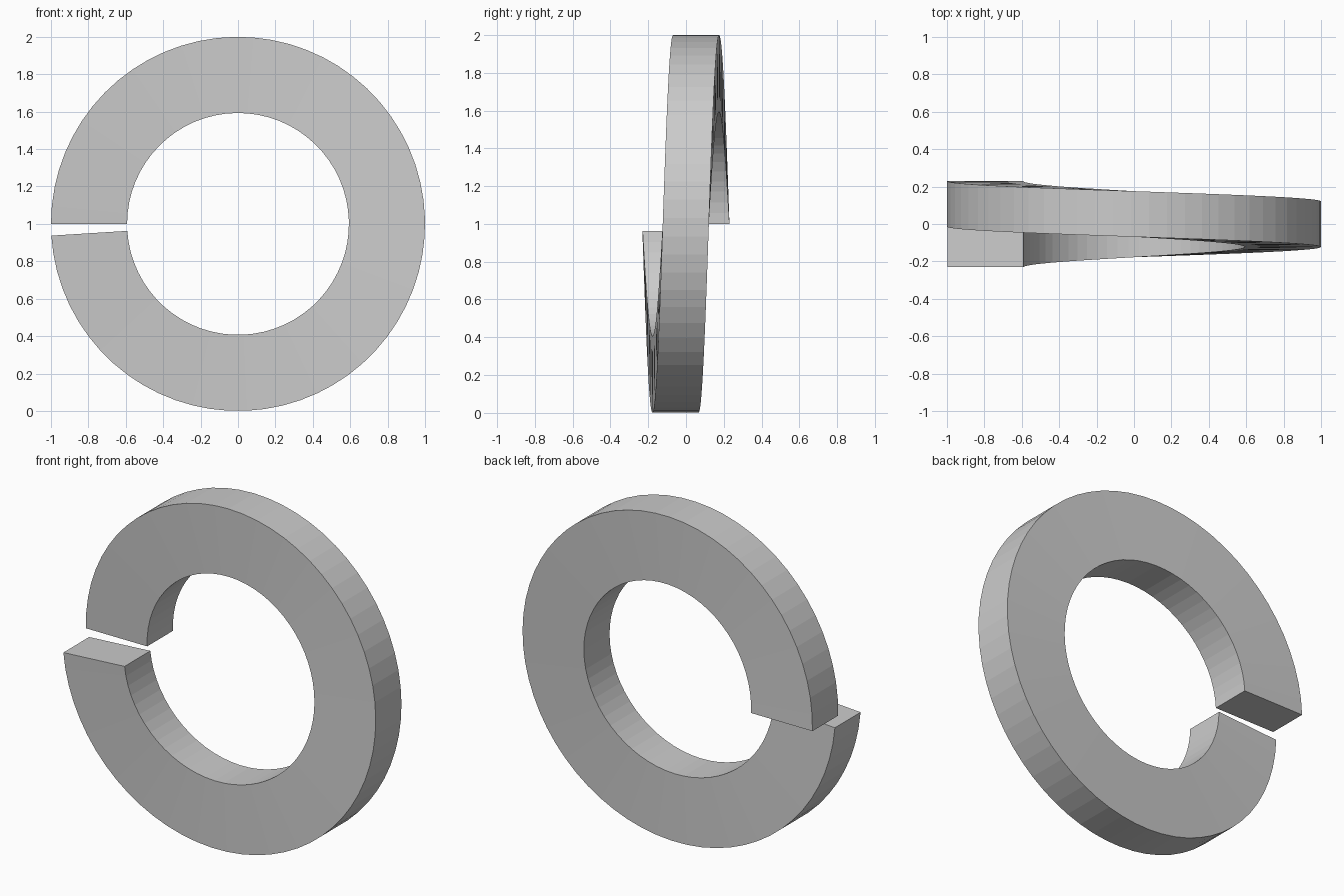
import bpy, bmesh
from math import cos, sin, radians

if "Cube" in bpy.data.objects:
    bpy.data.objects.remove(bpy.data.objects["Cube"])

R_OUT, R_IN = 1.0, 0.593      # ring radii
THICK, RISE = 0.244, 0.216    # width along y, offset between the two ends
START, SWEEP, SEGS = 180.0, 356.4, 64

bm = bmesh.new()

# Rectangular section at each step of the helix, over the top and round to the lower end
sections = []
for i in range(SEGS + 1):
    t = i / SEGS
    a = radians(START - SWEEP * t)
    y = RISE * (0.5 - t)
    sections.append([bm.verts.new((r * cos(a), y + d * THICK / 2, 1 + r * sin(a)))
                     for r, d in ((R_IN, -1), (R_OUT, -1), (R_OUT, 1), (R_IN, 1))])

# Skin between neighbouring sections
for s, e in zip(sections, sections[1:]):
    for k in range(4):
        n = (k + 1) % 4
        bm.faces.new((s[k], s[n], e[n], e[k]))

# Cut ends
bm.faces.new(sections[0])
bm.faces.new(sections[-1])
bmesh.ops.recalc_face_normals(bm, faces=bm.faces)

mesh = bpy.data.meshes.new("split_lock_washer")
bm.to_mesh(mesh)
bm.free()
washer = bpy.data.objects.new("split_lock_washer", mesh)
bpy.context.collection.objects.link(washer)
